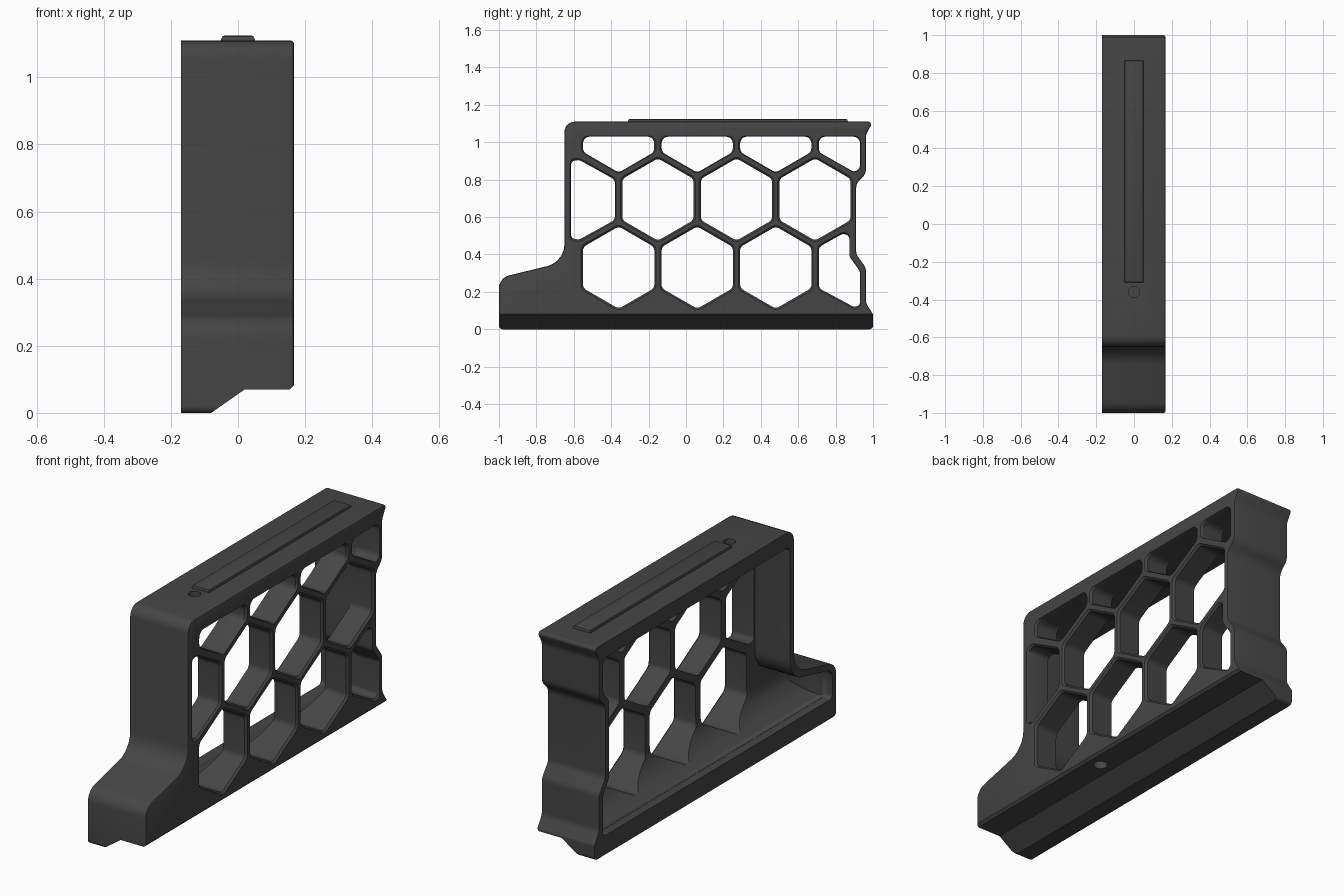
import bpy, bmesh, math
from mathutils import Vector

if "Cube" in bpy.data.objects:
    bpy.data.objects.remove(bpy.data.objects["Cube"])

charcoal = bpy.data.materials.new("charcoal plastic")
charcoal.diffuse_color = (0.06, 0.06, 0.06, 1)
charcoal.use_nodes = True
charcoal.node_tree.nodes["Principled BSDF"].inputs["Base Color"].default_value = charcoal.diffuse_color


def rounded(points, radius=0.03, steps=5):
    """Round polygon corners; a point may carry its own radius as third value."""
    out, n = [], len(points)
    for i, p in enumerate(points):
        r = p[2] if len(p) > 2 else radius
        c = Vector(p[:2])
        a, b = Vector(points[i - 1][:2]) - c, Vector(points[(i + 1) % n][:2]) - c
        half = a.angle(b) / 2
        t = min(r / math.tan(half), a.length * 0.47, b.length * 0.47)
        r = t * math.tan(half)
        a.normalize()
        b.normalize()
        mid = c + (a + b).normalized() * (r / math.sin(half))
        v0, v1 = c + a * t - mid, c + b * t - mid
        for k in range(steps + 1):
            v = v0.lerp(v1, k / steps).normalized() * r
            out.append(mid + v)
    return out


def loft(name, points, layers, axis="x", chamfer=0):
    """Solid along an axis; layers are (position, scale about the centre)."""
    bm = bmesh.new()
    centre = sum((Vector(p) for p in points), Vector((0, 0))) / len(points)
    rings = []
    for pos, scale in layers:
        ring = []
        for p in points:
            u, v = centre + (Vector(p) - centre) * scale
            co = {"x": (pos, u, v), "y": (u, pos, v), "z": (u, v, pos)}[axis]
            ring.append(bm.verts.new(co))
        rings.append(ring)
    n = len(points)
    for r0, r1 in zip(rings, rings[1:]):
        for i in range(n):
            bm.faces.new((r0[i], r0[(i + 1) % n], r1[(i + 1) % n], r1[i]))
    bm.faces.new(rings[0])
    cap = bm.faces.new(rings[-1])
    bmesh.ops.recalc_face_normals(bm, faces=bm.faces)
    if chamfer:
        bmesh.ops.bevel(bm, geom=list(cap.edges), offset=chamfer, segments=2,
                        affect="EDGES", profile=0.5, clamp_overlap=True)
    me = bpy.data.meshes.new(name)
    bm.to_mesh(me)
    bm.free()
    ob = bpy.data.objects.new(name, me)
    bpy.context.collection.objects.link(ob)
    me.materials.append(charcoal)
    return ob


def cut(target, tool):
    """Subtract tool from target and discard it."""
    mod = target.modifiers.new("cut", "BOOLEAN")
    mod.operation, mod.solver, mod.object = "DIFFERENCE", "EXACT", tool
    bpy.context.view_layer.objects.active = target
    bpy.ops.object.modifier_apply(modifier=mod.name)
    bpy.data.objects.remove(tool)


def circle(x, y, r):
    return [(x + r * math.cos(a * math.pi / 12), y + r * math.sin(a * math.pi / 12))
            for a in range(24)]


# Outer body: stepped side profile extruded across the width
outer = [(-1, 0, .02), (-1, .275, .07), (-.65, .36, .12), (-.65, 1.11, .055),
         (1, 1.11, .015), (.962, 1.04, .06), (.962, .83, .06), (.91, .78, .06),
         (.91, .40, .05), (.962, .33, .06), (.962, .14, .06), (1, .08, .015), (1, 0, .02)]
frame = loft("honeycomb_frame", rounded(outer), [(-.17, 1), (.167, 1)], chamfer=.01)

# Hollow open toward the left side, with a scooped floor and toe
inner = [(-.97, .10, .02), (-.97, .25, .05), (-.62, .33, .12), (-.62, 1.03, .03),
         (.93, 1.03, .03), (.93, .85, .05), (.88, .80, .05), (.88, .39, .05),
         (.93, .32, .05), (.93, .10, .02)]
BACK = .035
cavity = loft("cavity_cutter", rounded(inner), [(-.3, 1), (BACK, 1)])


def fillet(start, radius):
    """Concave quarter-round section rising toward the honeycomb."""
    arc = [(BACK - radius + radius * math.sin(t * math.pi / 16),
            start + radius - radius * math.cos(t * math.pi / 16)) for t in range(9)]
    return arc + [(BACK + .1, start + radius), (BACK + .1, start - .1),
                  (BACK - radius, start - .1)]


cut(cavity, loft("floor_fillet", fillet(.101, .16), [(-1.2, 1), (1.2, 1)], "y"))
cut(cavity, loft("toe_fillet", fillet(-.969, .18), [(-.1, 1), (.5, 1)], "z"))
cut(frame, cavity)

# Honeycomb cells: full hexagons plus cells trimmed by the border
W, R = .19, .22


def hexagon(y, z):
    return [(y + R * math.sin(k * math.pi / 3), z + R * math.cos(k * math.pi / 3))
            for k in range(6)]


cells = [hexagon(y, .33) for y in (-.36, .06, .48)]
cells += [hexagon(y, .694) for y in (-.15, .27, .69)]
cells += [[(y - W, 1.03), (y + W, 1.03), (y + W, .948), (y, .838), (y - W, .948)]
          for y in (-.36, .06, .48)]
cells += [
    [(.71, 1.03), (.93, 1.03), (.93, .86), (.90, .84), (.71, .948)],
    [(-.615, .90), (-.57, .905), (-.38, .80), (-.38, .585), (-.57, .48), (-.615, .485)],
    [(.71, .22), (.71, .44), (.84, .512), (.873, .50), (.873, .39), (.93, .31),
     (.93, .13), (.90, .118)],
]
for cell in cells:
    cut(frame, loft("cell_cutter", rounded(cell, .035),
                    [(-.3, 1), (.157, 1), (.175, 1.09)]))

# Sloped underside step
under = [(-.08, -.2), (-.08, 0), (.02, .07), (.155, .07), (.18, .095), (.3, .095), (.3, -.2)]
cut(frame, loft("underside_cutter", under, [(-1.2, 1), (1.2, 1)], "y"))

# Screw holes in the top and underside
cut(frame, loft("top_hole_cutter", circle(0, -.36, .03), [(1.05, 1), (1.2, 1)], "z"))
cut(frame, loft("under_hole_cutter", circle(.09, -.15, .035), [(0, 1), (.15, 1)], "z"))

# Raised strip along the top
strip = loft("top_strip", [(-.05, -.31), (.05, -.31), (.05, .865), (-.05, .865)],
             [(1.10, 1), (1.125, 1)], "z", chamfer=.011)

for ob in (frame, strip):
    bpy.ops.object.select_all(action="DESELECT")
    ob.select_set(True)
    bpy.context.view_layer.objects.active = ob
    bpy.ops.object.shade_smooth_by_angle(angle=math.radians(30))
